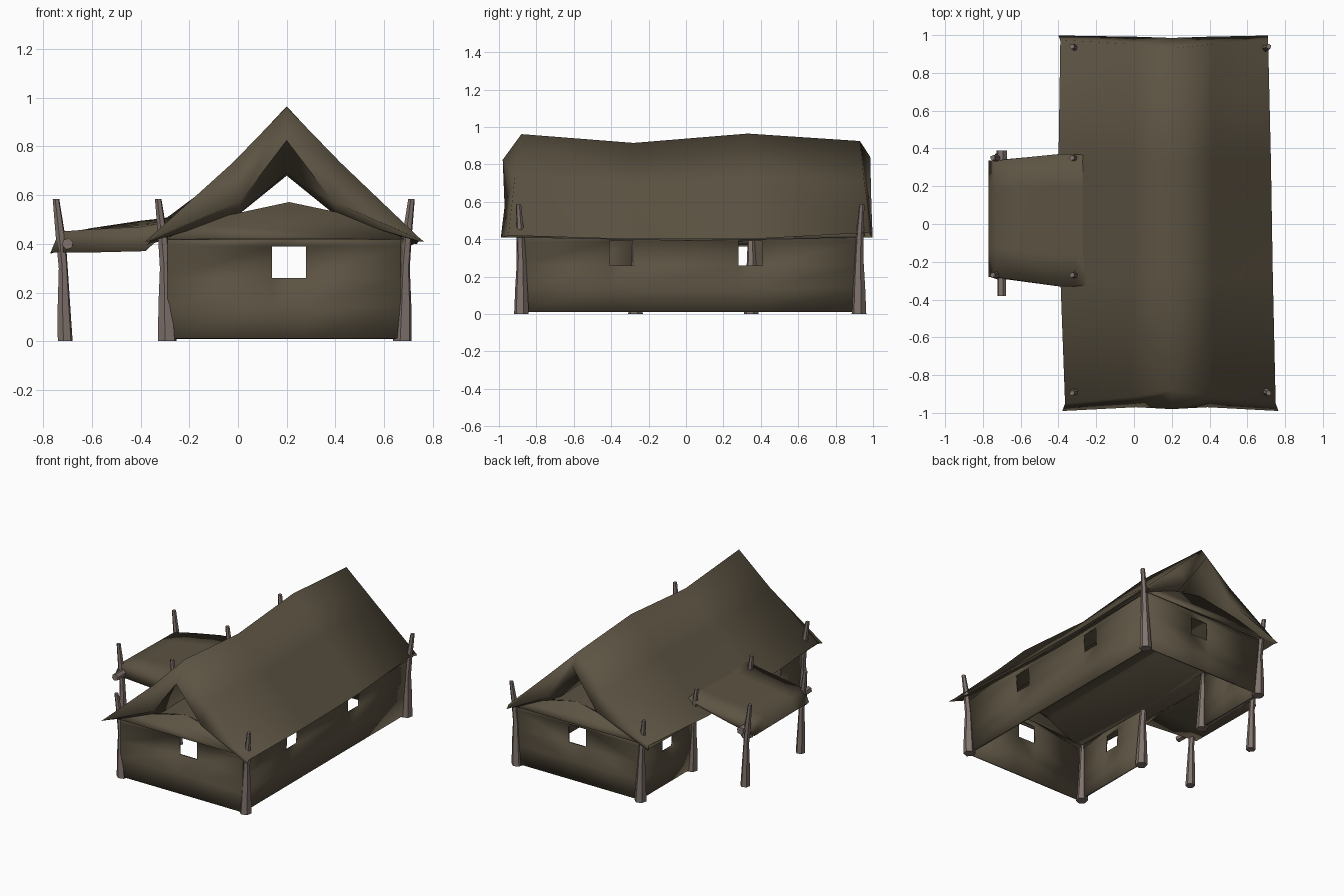
import bpy, bmesh, math
from mathutils import Vector

if "Cube" in bpy.data.objects:
    bpy.data.objects.remove(bpy.data.objects["Cube"])


def material(name, rgb):
    m = bpy.data.materials.new(name)
    m.diffuse_color = (*rgb, 1)
    m.use_nodes = True
    m.node_tree.nodes["Principled BSDF"].inputs["Base Color"].default_value = m.diffuse_color
    return m


HIDE = material("olive brown hide", (0.107, 0.086, 0.055))
WOOD = material("weathered wood", (0.215, 0.170, 0.152))


def build(name, verts, faces, mat, thick=0, angle=40):
    me = bpy.data.meshes.new(name)
    me.from_pydata(verts, [], faces)
    bm = bmesh.new()
    bm.from_mesh(me)
    bmesh.ops.recalc_face_normals(bm, faces=bm.faces)
    bm.to_mesh(me)
    bm.free()
    me.materials.append(mat)
    ob = bpy.data.objects.new(name, me)
    bpy.context.collection.objects.link(ob)
    if thick:
        s = ob.modifiers.new("thickness", 'SOLIDIFY')
        s.thickness = thick
        s.offset = 0
    bpy.ops.object.select_all(action='DESELECT')
    ob.select_set(True)
    bpy.context.view_layer.objects.active = ob
    bpy.ops.object.shade_smooth_by_angle(angle=math.radians(angle))
    return ob


def grid(name, rows, mat, thick=0, closed=False, angle=40, caps=False):
    n = len(rows[0])
    verts = [p for r in rows for p in r]
    faces = []
    for i in range(len(rows) - (0 if closed else 1)):
        j = (i + 1) % len(rows)
        for k in range(n - 1):
            faces.append((i * n + k, i * n + k + 1, j * n + k + 1, j * n + k))
    if caps:
        faces += [tuple(i * n + k for i in range(len(rows))) for k in (0, n - 1)]
    return build(name, verts, faces, mat, thick, angle)


def wall(name, a, b, windows=(), lean=(0, 0), bow=(0, 0)):
    """Upright panel from a to b (x, y), bowed in the middle, with window spans."""
    a, b = Vector(a), Vector(b)
    length = (b - a).length
    us = sorted({0, length, *[u for w in windows for u in w]})
    levels = [(0.01, 0), (0.14, 0.6), (0.26, 1), (0.39, 1), (0.43, 0.8)]
    verts, faces = [], []
    for z, f in levels:
        for u in us:
            t = u / length
            p = a + (b - a) * t + Vector(lean) * (z / 0.44) + Vector(bow) * (4 * t * (1 - t) * f)
            verts.append((p.x, p.y, z))
    n = len(us)
    for j in range(4):
        for i in range(n - 1):
            if j == 2 and (us[i], us[i + 1]) in windows:
                continue
            k = j * n + i
            faces.append((k, k + 1, k + n + 1, k + n))
    return build(name, verts, faces, HIDE, 0.014)


def pole(name, pts, radii, sides=6):
    verts, faces = [], []
    axis = (Vector(pts[-1]) - Vector(pts[0])).normalized()
    lying = abs(axis.z) < 0.5
    for p, r in zip(pts, radii):
        for k in range(sides):
            t = 2 * math.pi * k / sides + 0.3
            c, s = r * math.cos(t), r * math.sin(t)
            o = Vector((c, 0, s)) if lying else Vector((c, s, 0))
            verts.append(Vector(p) + o)
    for i in range(len(pts) - 1):
        for k in range(sides):
            m = (k + 1) % sides
            faces.append((i * sides + k, i * sides + m,
                          (i + 1) * sides + m, (i + 1) * sides + k))
    faces.append(tuple(range(sides)))
    faces.append(tuple(range(len(verts) - sides, len(verts))))
    return build(name, verts, faces, WOOD)


# walls with window openings, the left side open under the porch
wall("front_wall", (-0.29, -0.90), (0.67, -0.90), [(0.43, 0.57)], bow=(0, 0.05))
wall("back_wall", (-0.29, 0.93), (0.67, 0.93), [(0.43, 0.57)], bow=(0, -0.015))
wall("right_wall", (0.665, -0.90), (0.665, 0.93), [(0.49, 0.62), (1.18, 1.31)],
     (0.02, 0), (-0.02, 0))
wall("left_front_wall", (-0.285, -0.90), (-0.285, -0.28), [(0.26, 0.38)], (-0.02, 0))
wall("left_back_wall", (-0.285, 0.34), (-0.285, 0.93), [(0.24, 0.36)], (-0.02, 0))

# low inner ceiling whose ends form the gable panels
PROFILE = [(-0.29, 0.42), (-0.20, 0.48), (0.0, 0.525), (0.21, 0.57), (0.40, 0.53),
           (0.60, 0.47), (0.68, 0.42)]
for side, y0, y1 in (("front", -0.92, -0.88), ("back", 0.95, 0.92)):
    pts = [(x, y0 + (y1 - y0) * (z - 0.42) / 0.15, z) for x, z in PROFILE]
    build(side + "_gable_panel", pts, [tuple(range(len(pts)))], HIDE, 0.012)
grid("inner_ceiling", [[(x, y, z) for x, z in PROFILE] for y in (-0.88, 0.0, 0.92)], HIDE)


# sagging main roof: outer shell, flared end rims and inner shell in one loop
def section(y, xl, xr, eave, mid, ridge, half=0.22, ye=None, ym=None):
    ye = y if ye is None else ye
    ym = (y + ye) / 2 if ym is None else ym
    return [(xl, ye, eave), (0.2 - half, ym, mid), (0.2, y, ridge),
            (0.2 + half, ym, mid), (xr, ye, eave)]


outer = [section(-0.88, -0.365, 0.75, 0.42, 0.735, 0.962, ye=-0.95),
         section(-0.28, -0.39, 0.735, 0.40, 0.70, 0.915),
         section(0.33, -0.40, 0.725, 0.40, 0.73, 0.965),
         section(0.93, -0.39, 0.71, 0.435, 0.71, 0.925, ye=0.975)]
back_rim = [section(0.985, -0.40, 0.71, 0.41, 0.575, 0.84, 0.19, ye=0.998)]
inner = [section(0.78, -0.39, 0.70, 0.41, 0.51, 0.69, 0.21, ye=0.97),
         section(0.0, -0.38, 0.71, 0.392, 0.51, 0.68, 0.21),
         section(-0.76, -0.36, 0.74, 0.41, 0.51, 0.69, 0.21, ye=-0.96)]
front_rim = [section(-0.98, -0.38, 0.765, 0.41, 0.575, 0.825, 0.19, ye=-0.99, ym=-0.97)]
grid("main_roof", outer + back_rim + inner + front_rim, HIDE, closed=True, angle=100)

# thick porch canopy sloping out from the roof: upper rows, outer edge, lower rows
canopy = []
for x, ya, yb, zf, zb in ((-0.22, -0.32, 0.36, 0.52, 0.52),
                          (-0.31, -0.33, 0.37, 0.485, 0.505),
                          (-0.40, -0.33, 0.37, 0.47, 0.495),
                          (-0.60, -0.30, 0.35, 0.46, 0.465),
                          (-0.735, -0.28, 0.335, 0.45, 0.44),
                          (-0.77, -0.28, 0.335, 0.365, 0.36),
                          (-0.58, -0.30, 0.35, 0.365, 0.41),
                          (-0.38, -0.33, 0.37, 0.37, 0.47)):
    canopy.append([(x, ya + (yb - ya) * k / 4, zf + (zb - zf) * k / 4) for k in range(5)])
grid("porch_canopy", canopy, HIDE, angle=100, caps=True)

# posts, thick at the foot and leaning outward at the top
SPOTS = [("front_right", 0.675, -0.88, 1, -1), ("back_right", 0.675, 0.925, 1, 1),
         ("front_left", -0.29, -0.88, -1, -1), ("back_left", -0.29, 0.925, -1, 1),
         ("door_front", -0.29, -0.27, -1, 0), ("door_back", -0.29, 0.35, -1, 0),
         ("porch_front", -0.71, -0.27, -1, 0), ("porch_back", -0.71, 0.35, -1, 0)]
for name, x, y, dx, dy in SPOTS:
    k = 0.8 if "porch" in name else 1
    pole(name + "_post",
         [(x, y, 0), (x + 0.005 * dx, y, 0.14), (x + 0.008 * dx, y, 0.30),
          (x + 0.018 * dx, y + 0.005 * dy, 0.42), (x + 0.038 * dx, y + 0.015 * dy, 0.585)],
         [0.040 * k, 0.034 * k, 0.024 * k, 0.021, 0.014])

# cross log carrying the canopy
pole("porch_log", [(-0.70, -0.38, 0.40), (-0.70, 0.0, 0.395), (-0.70, 0.39, 0.40)],
     [0.024, 0.026, 0.028])
